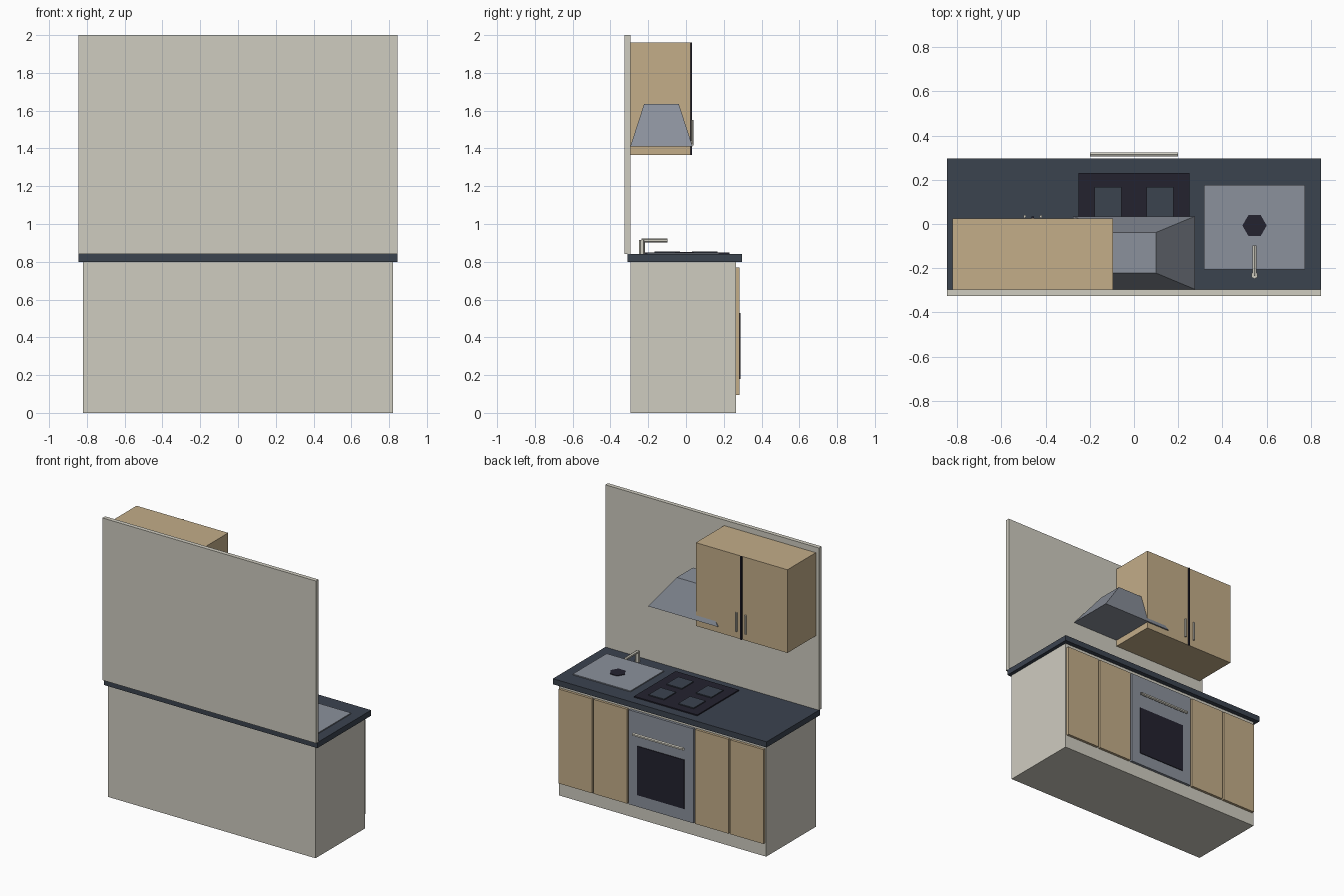
import bpy, bmesh
from math import pi
from mathutils import Matrix, Vector

cube = bpy.data.objects.get("Cube")
if cube:
    bpy.data.objects.remove(cube, do_unlink=True)


def material(name, r, g, b):
    # 8-bit display colour converted to linear
    lin = [((c / 255 + 0.055) / 1.055) ** 2.4 for c in (r, g, b)] + [1]
    m = bpy.data.materials.new(name)
    m.use_nodes = True
    m.diffuse_color = lin
    m.node_tree.nodes["Principled BSDF"].inputs["Base Color"].default_value = lin
    return m


PLASTER = material("pale_plaster", 207, 204, 192)
WOOD = material("light_wood", 195, 173, 137)
SLATE = material("dark_slate", 59, 67, 79)
STEEL = material("blue_steel", 139, 145, 156)
BLACK = material("black_glass", 35, 34, 47)


def finish(name, bm, mat):
    bmesh.ops.recalc_face_normals(bm, faces=bm.faces)
    mesh = bpy.data.meshes.new(name)
    bm.to_mesh(mesh)
    bm.free()
    mesh.materials.append(mat)
    obj = bpy.data.objects.new(name, mesh)
    bpy.context.collection.objects.link(obj)
    return obj


def box(name, mat, x, y, z):
    """Box from (min, max) pairs on each axis."""
    bm = bmesh.new()
    size = [b - a for a, b in (x, y, z)]
    mid = [(a + b) / 2 for a, b in (x, y, z)]
    bmesh.ops.create_cube(bm, size=1, matrix=Matrix.Translation(mid) @ Matrix.Diagonal(size + [1]))
    return finish(name, bm, mat)


def rod(name, mat, start, end, radius, caps=True):
    """Six-sided rod between two points."""
    a, b = Vector(start), Vector(end)
    turn = (b - a).to_track_quat('Z', 'Y').to_matrix().to_4x4()
    bm = bmesh.new()
    bmesh.ops.create_cone(bm, cap_ends=caps, segments=6, radius1=radius, radius2=radius,
                          depth=(b - a).length, matrix=Matrix.Translation((a + b) / 2) @ turn)
    return finish(name, bm, mat)


# Back wall, base unit and worktop
box("back_wall", PLASTER, (-.845, .845), (-.325, -.295), (.84, 2))
box("base_unit", PLASTER, (-.82, .82), (-.295, .265), (0, .8))
box("worktop", SLATE, (-.845, .845), (-.31, .297), (.8, .84))

# Base doors, mirrored about the oven
for side, s in (("left", 1), ("right", -1)):
    for place, a, b in (("inner", .27, .533), ("outer", .547, .81)):
        box(f"{side}_{place}_door", WOOD, sorted((s * a, s * b)), (.265, .283), (.095, .77))

# Oven
box("oven_door", STEEL, (-.256, .256), (.265, .283), (.095, .77))
box("oven_window", BLACK, (-.185, .185), (.283, .288), (.18, .53))
rod("oven_handle", PLASTER, (-.2, .314, .622), (.2, .314, .622), .011, caps=False)

# Hob with four cooking zones
box("hob", BLACK, (-.25, .25), (-.24, .23), (.84, .848))
for i, x in enumerate((-.117, .117)):
    for j, y in enumerate((-.1, .1)):
        box(f"hob_zone_{i * 2 + j + 1}", SLATE, (x - .061, x + .061), (y - .067, y + .067), (.848, .855))

# Sink, drain and tap
box("sink", STEEL, (.317, .772), (-.206, .176), (.84, .847))
bm = bmesh.new()
bmesh.ops.create_cone(bm, cap_ends=True, segments=6, radius1=.055, radius2=.055, depth=.004,
                      matrix=Matrix.Translation((.545, -.007, .849)) @ Matrix.Rotation(pi / 6, 4, 'Z'))
drain = finish("sink_drain", bm, BLACK)
# Point two corners of the drain along x
xs = [v.co.x for v in drain.data.vertices]
if max(xs) - min(xs) < .1:
    spot = Matrix.Translation((.545, -.007, 0))
    drain.data.transform(spot @ Matrix.Rotation(pi / 6, 4, 'Z') @ spot.inverted())
rod("tap_post", PLASTER, (.545, -.232, .84), (.545, -.232, .915), .016)
rod("tap_arm", PLASTER, (.545, -.235, .912), (.545, -.098, .912), .011)

# Wall cabinet with dark centre gap and two handles
box("wall_cabinet", WOOD, (-.82, -.095), (-.295, .025), (1.365, 1.96))
box("cabinet_gap", BLACK, (-.463, -.452), (.02, .033), (1.365, 1.96))
for side, x in (("left", -.421), ("right", -.494)):
    rod(f"{side}_cabinet_handle", PLASTER, (x, .034, 1.415), (x, .034, 1.55), .007)

# Extractor hood, tapered towards the top
hood = box("extractor_hood", STEEL, (-.275, .275), (-.295, .035), (1.41, 1.635))
for v in hood.data.vertices:
    if v.co.z > 1.5:
        v.co.x = .1 if v.co.x > 0 else -.1
        v.co.y = -.038 if v.co.y > -.1 else -.222
